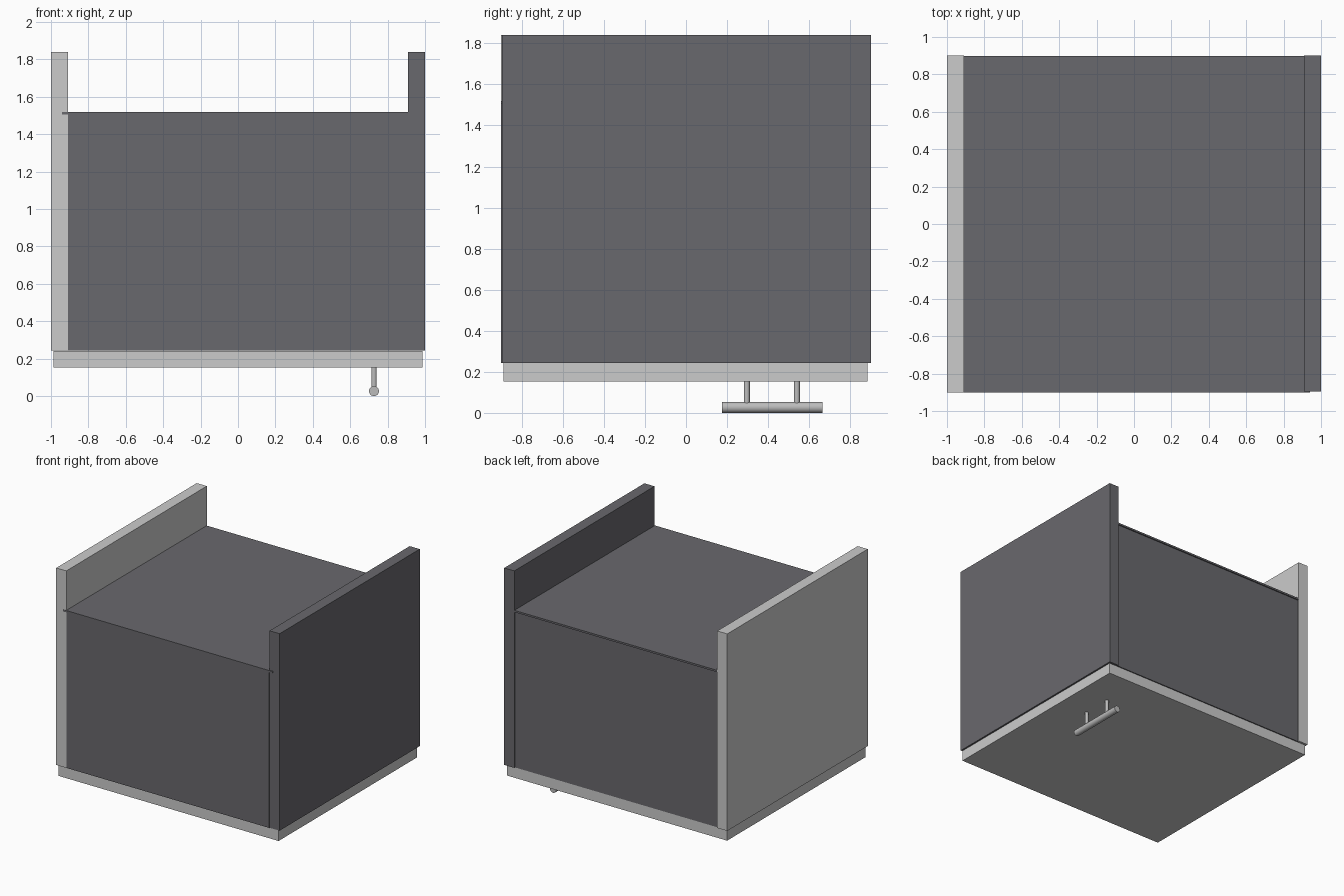
import bpy
from math import radians

if "Cube" in bpy.data.objects:
    bpy.data.objects.remove(bpy.data.objects["Cube"])


def paint(name, colour):
    mat = bpy.data.materials.new(name)
    mat.diffuse_color = (*colour, 1)
    mat.use_nodes = True
    mat.node_tree.nodes["Principled BSDF"].inputs["Base Color"].default_value = mat.diffuse_color
    return mat


dark = paint("dark_grey", (0.141, 0.139, 0.153))
metal = paint("handle_grey", (0.5, 0.5, 0.5))


def box(name, lo, hi, mat=None):
    """Box between two opposite corners."""
    bpy.ops.mesh.primitive_cube_add(
        size=1, location=[(a + b) / 2 for a, b in zip(lo, hi)])
    ob = bpy.context.object
    ob.name = name
    ob.scale = [b - a for a, b in zip(lo, hi)]
    bpy.ops.object.transform_apply(location=False, rotation=False, scale=True)
    if mat:
        ob.data.materials.append(mat)
    return ob


def rod(name, loc, radius, length, rot=(0, 0, 0)):
    """Smooth-sided cylinder."""
    bpy.ops.mesh.primitive_cylinder_add(
        vertices=32, radius=radius, depth=length, location=loc, rotation=rot)
    ob = bpy.context.object
    ob.name = name
    ob.data.materials.append(metal)
    bpy.ops.object.shade_smooth_by_angle(angle=radians(30))


# Tall end panels, one light and one dark
box("left_end_panel", (-1, -0.9, 0.243), (-0.91, 0.9, 1.84))
box("right_end_panel", (0.91, -0.896, 0.243), (1, 0.9, 1.84), dark)

# Hollow carcass between the end panels, rear slightly recessed
box("front_panel", (-0.91, -0.9, 0.243), (0.91, -0.81, 1.505), dark)
box("rear_panel", (-0.91, 0.8, 0.243), (0.91, 0.89, 1.505), dark)

# Thin closing sheet, let into the end panels
box("top_sheet", (-0.94, -0.902, 1.505), (0.94, 0.899, 1.52), dark)

# Door underneath
box("door", (-0.987, -0.89, 0.154), (0.987, 0.883, 0.242))

# Bar handle on two posts
rod("handle_bar", (0.727, 0.42, 0.0265), 0.0265, 0.49, (radians(90), 0, 0))
for y in (0.296, 0.54):
    rod("handle_post", (0.727, y, 0.095), 0.0145, 0.136)
